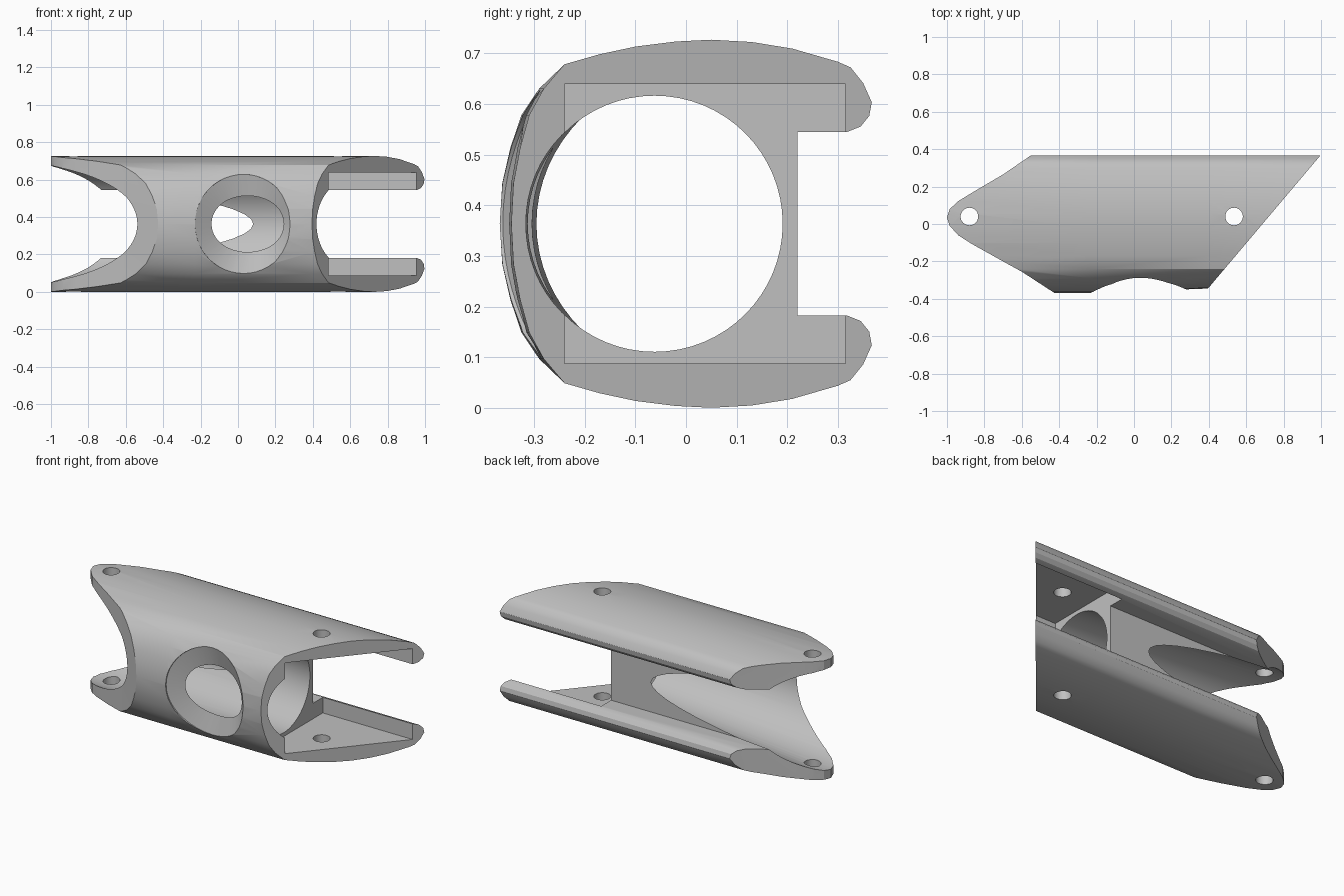
import bpy, bmesh
from math import sin, cos, pi, radians

cube = bpy.data.objects.get("Cube")
if cube:
    bpy.data.objects.remove(cube, do_unlink=True)

MID = 0.3635  # height of the symmetry plane

grey = bpy.data.materials.new("satin_grey")
grey.use_nodes = True
grey.diffuse_color = (0.53, 0.53, 0.53, 1)
grey.node_tree.nodes["Principled BSDF"].inputs["Base Color"].default_value = (0.53, 0.53, 0.53, 1)


def loft(name, rings):
    """Closed solid skinned through rings of equal length."""
    bm = bmesh.new()
    rows = [[bm.verts.new(p) for p in ring] for ring in rings]
    n = len(rows[0])
    for a, b in zip(rows, rows[1:]):
        for i in range(n):
            j = (i + 1) % n
            bm.faces.new((a[i], a[j], b[j], b[i]))
    bm.faces.new(rows[0])
    bm.faces.new(rows[-1][::-1])
    bmesh.ops.recalc_face_normals(bm, faces=bm.faces)
    mesh = bpy.data.meshes.new(name)
    bm.to_mesh(mesh)
    bm.free()
    mesh.materials.append(grey)
    obj = bpy.data.objects.new(name, mesh)
    bpy.context.collection.objects.link(obj)
    return obj


def box(name, x0, x1, y0, y1, half):
    ring = [(x0, y0), (x1, y0), (x1, y1), (x0, y1)]
    return loft(name, [[(x, y, MID + z) for x, y in ring] for z in (-half, half)])


def circle(n):
    return [(cos(2 * pi * i / n), sin(2 * pi * i / n)) for i in range(n)]


# Body section as (y, height above the middle), mirrored to the lower half
half = [(-0.363, 0.08), (-0.347, 0.15), (-0.325, 0.215), (-0.29, 0.267),
        (-0.24, 0.315), (-0.17, 0.335), (-0.1, 0.35), (-0.02, 0.36), (0.05, 0.3635),
        (0.13, 0.359), (0.21, 0.346), (0.3, 0.32), (0.325, 0.309), (0.35, 0.278),
        (0.367, 0.24), (0.362, 0.213), (0.345, 0.192), (0.315, 0.18)]
section = [(-0.368, 0)] + half + [(y, -z) for y, z in reversed(half)]


def body_ring(x, squeeze):
    return [(x, y if y > -0.24 else -0.24 + (y + 0.24) * squeeze, MID + z) for y, z in section]


body = loft("bracket_body", [body_ring(-1.1, 1), body_ring(-0.23, 1),
                             body_ring(0.4, 0.82), body_ring(1.2, 0.82)])

# Plan outline: pointed rounded nose on one end, slanted cut on the other
outline = [(-0.4, 0.47), (1.084, 0.47), (0.29, -0.47), (-0.27, -0.47), (-0.6, -0.255),
           (-0.7, -0.2), (-0.87, -0.105), (-0.94, -0.06), (-0.985, -0.01), (-1, 0.035),
           (-0.985, 0.08), (-0.94, 0.122), (-0.87, 0.165), (-0.7, 0.265)]
plan = loft("plan_cutter", [[(x, y, z) for x, y in outline] for z in (-0.3, 1.1)])

# Tapered lengthwise bore, slightly angled to break out of the back
bore_rings = []
for x in (0.5, -1.3):
    t = 0.35 - x
    r, cy = 0.253 + 0.043 * t, -0.062 + 0.065 * t
    bore_rings.append([(x, cy + r * c, MID + r * s) for c, s in circle(64)])
bore = loft("bore_cutter", bore_rings)

# Open end pocket and long back slot
pocket = box("pocket_cutter", 0.35, 1.3, -0.24, 0.315, 0.276)
slot = box("slot_cutter", -1.3, 1.3, 0.22, 0.6, 0.1815)


# Oval front window with a wide bevelled rim
def oval(cx, rx, rz, y, dip):
    return [(cx + rx * c, y + dip * s * s, MID + rz * s) for c, s in circle(48)]


window = loft("window_cutter", [oval(0.03, 0.27, 0.275, -0.6, 0),
                                oval(0.03, 0.26, 0.265, -0.362, 0.076),
                                oval(0.048, 0.188, 0.147, -0.303, 0.042),
                                oval(0.048, 0.18, 0.14, -0.1, 0)])

# Pin holes through both flanges
pins = [loft("pin_hole_cutter", [[(x + 0.047 * c, 0.04 + 0.047 * s, z) for c, s in circle(32)]
                                 for z in (-0.2, 1)]) for x in (-0.88, 0.535)]

for cutter in [plan, bore, pocket, slot, window] + pins:
    mod = body.modifiers.new(cutter.name, 'BOOLEAN')
    mod.operation = 'INTERSECT' if cutter is plan else 'DIFFERENCE'
    mod.solver = 'EXACT'
    mod.object = cutter
    cutter.hide_render = True

# Apply the cuts and remove the cutters
bpy.ops.object.select_all(action='DESELECT')
body.select_set(True)
bpy.context.view_layer.objects.active = body
for mod in list(body.modifiers):
    bpy.ops.object.modifier_apply(modifier=mod.name)
for cutter in [plan, bore, pocket, slot, window] + pins:
    bpy.data.objects.remove(cutter, do_unlink=True)
bpy.ops.object.shade_smooth_by_angle(angle=radians(28))
